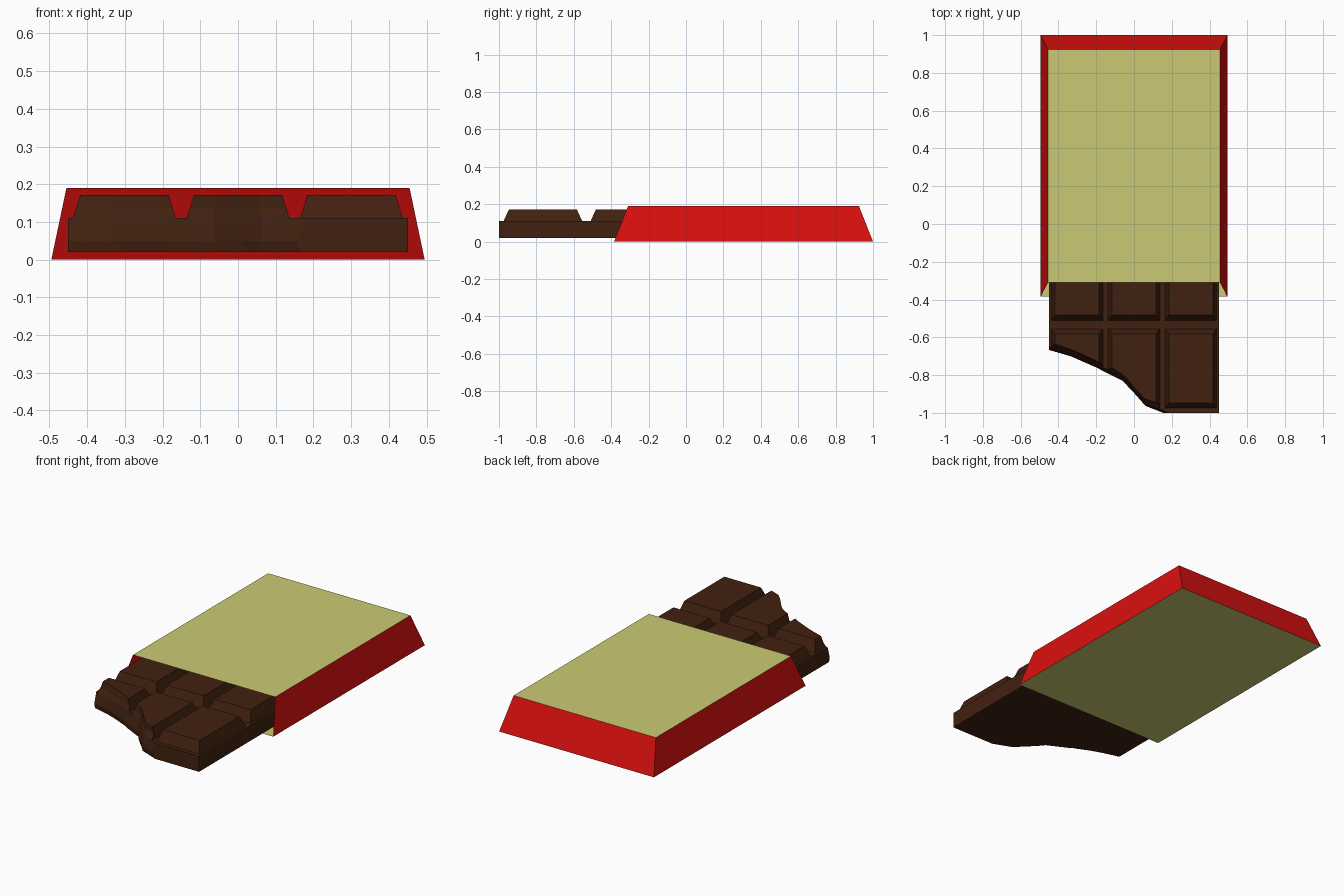
import bpy, bmesh, random

if "Cube" in bpy.data.objects:
    bpy.data.objects.remove(bpy.data.objects["Cube"])

random.seed(4)


def material(name, rgb):
    m = bpy.data.materials.new(name)
    m.diffuse_color = (*rgb, 1)
    m.use_nodes = True
    m.node_tree.nodes["Principled BSDF"].inputs["Base Color"].default_value = m.diffuse_color
    return m


red = material("red_paper", (0.70, 0.005, 0.005))
cream = material("pale_yellow_paper", (0.60, 0.59, 0.175))
brown = material("dark_chocolate", (0.053, 0.015, 0.005))


def finish(name, bm, mats, recalc=True):
    if recalc:
        bmesh.ops.recalc_face_normals(bm, faces=bm.faces)
    me = bpy.data.meshes.new(name)
    bm.to_mesh(me)
    bm.free()
    for m in mats:
        me.materials.append(m)
    ob = bpy.data.objects.new(name, me)
    bpy.context.collection.objects.link(ob)
    return ob


def frustum(bm, cx, cy, z0, z1, hx0, hy0, hx1, hy1):
    """Tapered block: half sizes hx0, hy0 at the bottom and hx1, hy1 at the top."""
    signs = ((-1, -1), (1, -1), (1, 1), (-1, 1))
    lo = [bm.verts.new((cx + a * hx0, cy + b * hy0, z0)) for a, b in signs]
    hi = [bm.verts.new((cx + a * hx1, cy + b * hy1, z1)) for a, b in signs]
    bm.faces.new(lo[::-1])
    bm.faces.new(hi)
    for i in range(4):
        j = (i + 1) % 4
        bm.faces.new((lo[i], lo[j], hi[j], hi[i]))


# Wrapper: tapered paper sleeve, open at the front
bm = bmesh.new()
frustum(bm, 0, 0.3075, 0, 0.19, 0.495, 0.6925, 0.455, 0.6175)
bm.normal_update()
for f in bm.faces:
    f.material_index = 1 if abs(f.normal.z) > 0.9 else 0
front = [f for f in bm.faces if f.normal.y < -0.5]
bmesh.ops.delete(bm, geom=front, context='FACES_ONLY')
finish("wrapper", bm, [red, cream], recalc=False)

# Chocolate slab, running back into the wrapper
bm = bmesh.new()
frustum(bm, 0, -0.0675, 0.02, 0.11, 0.451, 0.9325, 0.451, 0.9325)
slab = finish("chocolate_slab", bm, [brown])

# Raised squares, three columns by four rows
bm = bmesh.new()
for col in range(3):
    for row in range(4):
        frustum(bm, (col - 1) * 0.301, -0.765 + row * 0.465, 0.108, 0.172,
                0.137, 0.211, 0.117, 0.182)
squares = finish("chocolate_squares", bm, [brown])

# Ragged cutter for the broken corner
edge = [(-0.60, -0.64), (-0.45, -0.668), (-0.34, -0.70), (-0.20, -0.76),
        (-0.15, -0.785), (-0.06, -0.83), (0.0, -0.90), (0.06, -0.963),
        (0.15, -1.0), (0.25, -1.05)]
levels = [(-0.05, 0.012), (0.05, 0.0), (0.11, 0.012), (0.135, 0.026), (0.25, 0.045)]
bm = bmesh.new()
loops = []
for z, back in levels:
    pts = [(x + random.uniform(-0.006, 0.006),
            y + back + random.uniform(0, 0.014) * (back > 0)) for x, y in edge]
    pts += [(0.25, -1.3), (-0.60, -1.3)]
    loops.append([bm.verts.new((x, y, z)) for x, y in pts])
n = len(loops[0])
for a, b in zip(loops, loops[1:]):
    for i in range(n):
        j = (i + 1) % n
        bm.faces.new((a[i], a[j], b[j], b[i]))
bm.faces.new(loops[0])
bm.faces.new(loops[-1])
bmesh.ops.triangulate(bm, faces=bm.faces)
cutter = finish("break_cutter", bm, [brown])
cutter.hide_render = True

# Break the corner off the slab and the squares
for ob in (slab, squares):
    mod = ob.modifiers.new("broken_corner", 'BOOLEAN')
    mod.operation = 'DIFFERENCE'
    mod.solver = 'EXACT'
    mod.object = cutter
    bpy.context.view_layer.objects.active = ob
    bpy.ops.object.modifier_apply(modifier=mod.name)
bpy.data.objects.remove(cutter)
